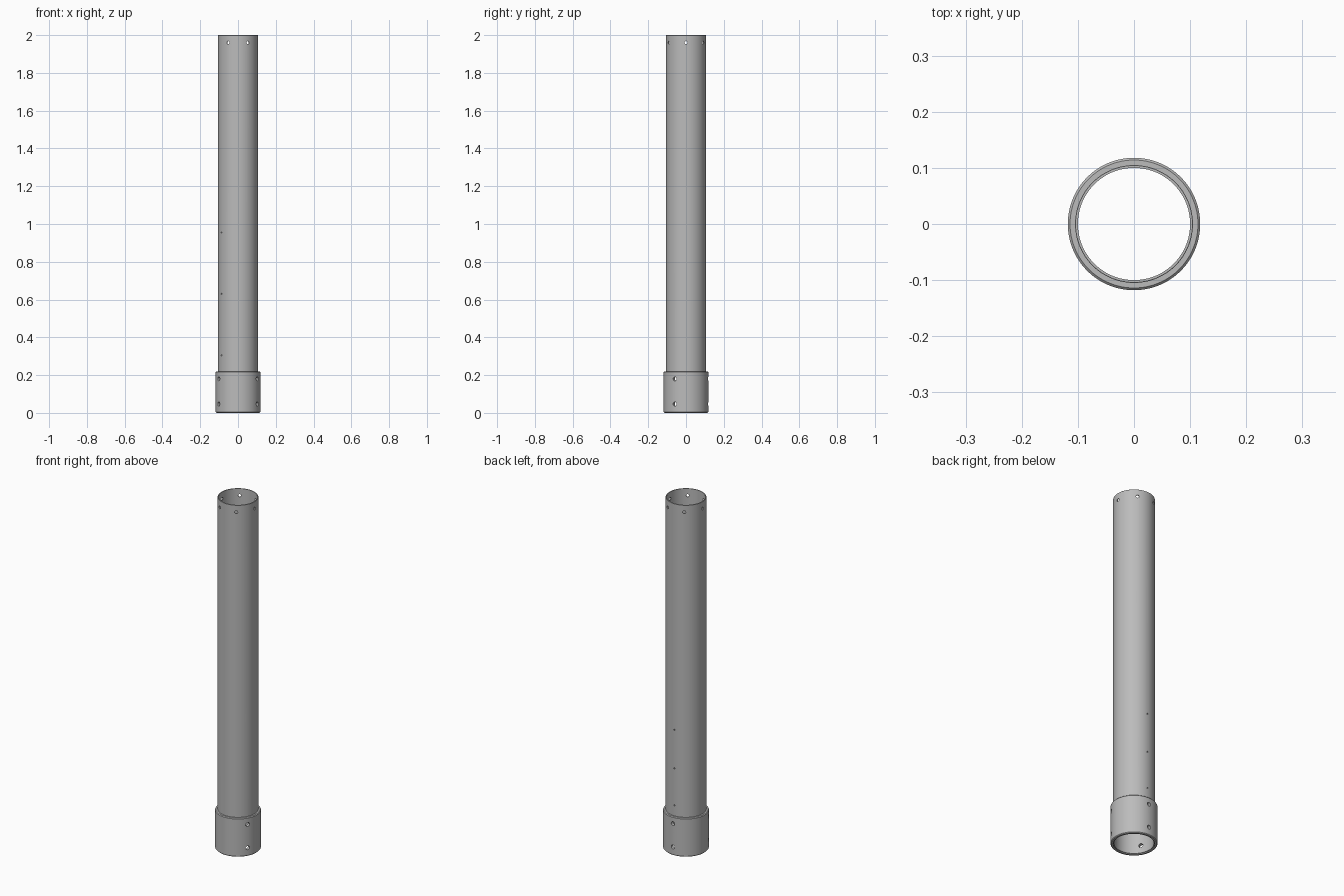
import bpy
import bmesh
from math import cos, sin, pi, radians
from mathutils import Matrix, Vector

SEGMENTS = 96

cube = bpy.data.objects.get("Cube")
if cube:
    bpy.data.objects.remove(cube, do_unlink=True)

GREY = (0.5, 0.5, 0.5, 1)
metal = bpy.data.materials.new("grey metal")
metal.use_nodes = True
metal.diffuse_color = GREY
metal.node_tree.nodes["Principled BSDF"].inputs["Base Color"].default_value = GREY


def new_object(name, bm):
    mesh = bpy.data.meshes.new(name)
    bmesh.ops.recalc_face_normals(bm, faces=bm.faces)
    bm.to_mesh(mesh)
    bm.free()
    obj = bpy.data.objects.new(name, mesh)
    mesh.materials.append(metal)
    bpy.context.collection.objects.link(obj)
    return obj


def ring(name, inner, outer, bottom, top, chamfer):
    """Revolve a rectangular wall section with chamfered outer edges."""
    profile = [(inner, bottom), (outer - chamfer, bottom), (outer, bottom + chamfer),
               (outer, top - chamfer), (outer - chamfer, top), (inner, top)]
    bm = bmesh.new()
    loops = []
    for i in range(SEGMENTS):
        a = 2 * pi * i / SEGMENTS
        loops.append([bm.verts.new((r * cos(a), r * sin(a), z)) for r, z in profile])
    for i, loop in enumerate(loops):
        after = loops[(i + 1) % SEGMENTS]
        for j in range(len(profile)):
            k = (j + 1) % len(profile)
            bm.faces.new((loop[j], after[j], after[k], loop[k]))
    return new_object(name, bm)


def drill(obj, holes):
    """Cut radial holes, each given as angle, height and radius."""
    bm = bmesh.new()
    for angle, z, radius in holes:
        out = Vector((cos(radians(angle)), sin(radians(angle)), 0))
        turn = out.to_track_quat('Z', 'Y').to_matrix().to_4x4()
        bmesh.ops.create_cone(bm, cap_ends=True, segments=20, radius1=radius,
                              radius2=radius, depth=0.06,
                              matrix=Matrix.Translation(out * 0.108 + Vector((0, 0, z))) @ turn)
    cutter = new_object("hole_cutter", bm)
    cutter.hide_render = True
    cut = obj.modifiers.new("holes", 'BOOLEAN')
    cut.operation = 'DIFFERENCE'
    cut.solver = 'EXACT'
    cut.object = cutter
    bpy.ops.object.select_all(action='DESELECT')
    bpy.context.view_layer.objects.active = obj
    obj.select_set(True)
    bpy.ops.object.modifier_apply(modifier=cut.name)
    bpy.data.objects.remove(cutter, do_unlink=True)
    bpy.ops.object.shade_smooth_by_angle(angle=radians(30))


# Hole patterns
bolt_holes = [(a, z, 0.011) for a in (-30, 90, 210) for z in (0.047, 0.18)]
rim_holes = [(a, 1.96, 0.008) for a in range(0, 360, 60)]
pin_holes = [(90, z, 0.004) for z in (0.28, 0.49, 0.71)]
pin_holes += [(214, z, 0.004) for z in (0.305, 0.63, 0.955)]

# Long thin-walled tube
tube = ring("tube", 0.1, 0.105, 0.004, 2.0, 0.0008)
drill(tube, bolt_holes + rim_holes + pin_holes)

# Base collar around the lower end
collar = ring("base_collar", 0.1045, 0.118, 0.0, 0.22, 0.004)
drill(collar, bolt_holes)
